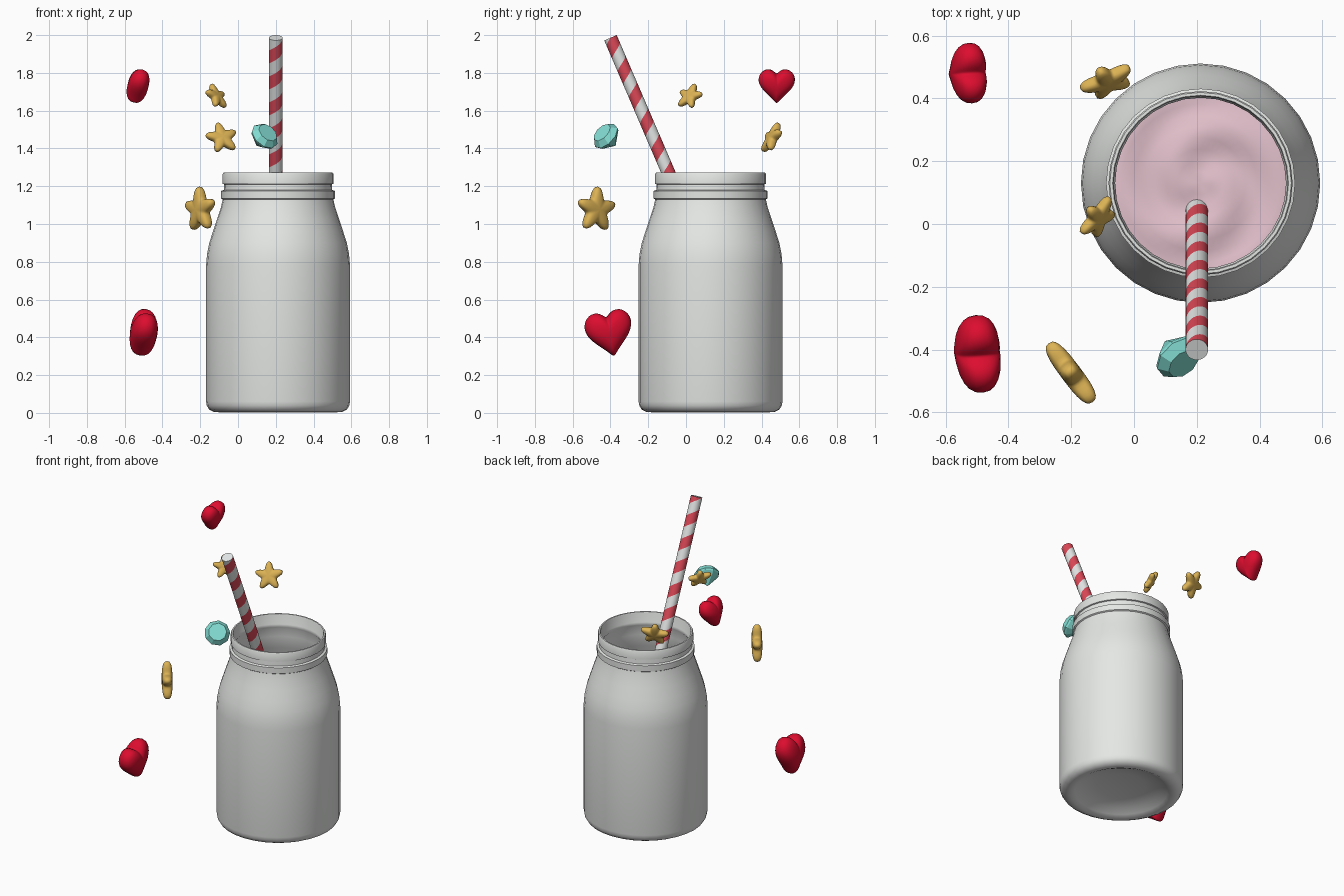
import bpy, bmesh, math
from math import sin, cos, pi, tau
from mathutils import Vector, Matrix

if "Cube" in bpy.data.objects:
    bpy.data.objects.remove(bpy.data.objects["Cube"])


def mat(name, r, g, b):
    m = bpy.data.materials.new(name)
    m.diffuse_color = (r, g, b, 1)
    m.use_nodes = True
    m.node_tree.nodes["Principled BSDF"].inputs["Base Color"].default_value = m.diffuse_color
    return m


GLASS = mat("glass_grey", 0.79, 0.81, 0.79)
PINK = mat("milk_pink", 0.78, 0.54, 0.61)
WHITE = mat("straw_white", 0.80, 0.82, 0.82)
STRIPE = mat("straw_red", 0.72, 0.065, 0.095)
GOLD = mat("star_gold", 0.72, 0.45, 0.09)
RED = mat("heart_red", 0.72, 0.004, 0.028)
TEAL = mat("gem_teal", 0.23, 0.73, 0.66)


def finish(name, bm, mats, smooth=40):
    bmesh.ops.remove_doubles(bm, verts=bm.verts, dist=1e-5)
    bmesh.ops.recalc_face_normals(bm, faces=bm.faces)
    me = bpy.data.meshes.new(name)
    bm.to_mesh(me)
    bm.free()
    for m in mats:
        me.materials.append(m)
    ob = bpy.data.objects.new(name, me)
    bpy.context.collection.objects.link(ob)
    if smooth:
        bpy.ops.object.select_all(action='DESELECT')
        ob.select_set(True)
        bpy.context.view_layer.objects.active = ob
        bpy.ops.object.shade_smooth_by_angle(angle=math.radians(smooth))
    return ob


def skin(bm, rings):
    """Join successive closed rings of points with quads (triangles at poles)."""
    for a, b in zip(rings, rings[1:]):
        n = len(a)
        for i in range(n):
            pts = []
            for p in (a[i], a[(i + 1) % n], b[(i + 1) % n], b[i]):
                if all((p - q).length > 1e-6 for q in pts):
                    pts.append(p)
            if len(pts) > 2:
                bm.faces.new([bm.verts.new(p) for p in pts])


def lathe(profile, n=32):
    bm = bmesh.new()
    skin(bm, [[Vector((r * cos(tau * i / n), r * sin(tau * i / n), z)) for i in range(n)]
              for r, z in profile])
    return bm


def frame(loc, normal, roll=0):
    """Matrix whose z is the normal and y is up, rolled about the normal."""
    z = Vector(normal).normalized()
    y = (Vector((0, 0, 1)) - z * z.z).normalized()
    x = y.cross(z)
    m = Matrix((x, y, z)).transposed().to_4x4()
    return Matrix.Translation(loc) @ m @ Matrix.Rotation(roll, 4, 'Z')


# Jar: one closed glass profile with recessed base, shoulder, ring and collar
JAR = (0.212, 0.13, 0)
outer = [(0, 0.06), (0.15, 0.055), (0.24, 0.038), (0.285, 0.015), (0.31, 0.003),
         (0.34, 0.005), (0.365, 0.018), (0.377, 0.038), (0.381, 0.06), (0.381, 0.78),
         (0.376, 0.84), (0.364, 0.90), (0.345, 0.96), (0.322, 1.03), (0.302, 1.09),
         (0.293, 1.13), (0.301, 1.135), (0.301, 1.175), (0.287, 1.18), (0.285, 1.21),
         (0.293, 1.213), (0.293, 1.265), (0.289, 1.272)]
inner = [(0.280, 1.272), (0.277, 1.265), (0.277, 1.215), (0.272, 1.205), (0.272, 1.185),
         (0.282, 1.17), (0.278, 1.12), (0.305, 1.03), (0.328, 0.96), (0.347, 0.90),
         (0.36, 0.82), (0.362, 0.75), (0.362, 0.10), (0.33, 0.08), (0, 0.085)]
jar = finish("glass_jar", lathe(outer + inner), [GLASS])
jar.location = JAR

# Milk filling the jar, with a gently swirled surface
milk = [(0, 0.09), (0.32, 0.09), (0.358, 0.11), (0.358, 0.75), (0.356, 0.82),
        (0.343, 0.90), (0.324, 0.965)]
milk += [(0.324 * (1 - k / 9), 0.97) for k in range(1, 10)]
bm = lathe(milk, 48)
for v in bm.verts:
    if v.co.z > 0.968:
        r, a = math.hypot(v.co.x, v.co.y), math.atan2(v.co.y, v.co.x)
        v.co.z += 0.012 * sin(r * 30 + 2 * a) * min(1, r * 8) * min(1, (0.324 - r) * 12)
surface = finish("milk", bm, [PINK], 60)
surface.location = JAR

# Straw: sheared tube whose face rows follow the stripe spiral
TOP = Vector((0.2, -0.40, 1.986))
D = Vector((0, -0.395, 0.919)).normalized()
U = Vector((1, 0, 0))
V = D.cross(U)
R, LENGTH, PITCH, N = 0.036, 1.8, 0.15, 24


def on_straw(i, s):
    a = tau * i / N
    return TOP + D * (s - LENGTH) + (U * cos(a) + V * sin(a)) * R


bm = bmesh.new()
half = PITCH / 2
for i in range(N):
    for j in range(-3, int(LENGTH / half) + 2):
        quad = []
        for di, dj in ((0, 0), (1, 0), (1, 1), (0, 1)):
            s = (j + dj) * half + PITCH * (i + di) / N
            p = on_straw(i + di, max(0, min(LENGTH, s)))
            if all((p - q).length > 1e-5 for q in quad):
                quad.append(p)
        if len(quad) > 2:
            f = bm.faces.new([bm.verts.new(p) for p in quad])
            f.material_index = j % 2
for s in (0, LENGTH):
    bm.faces.new([bm.verts.new(on_straw(i, s)) for i in range(N)])
finish("straw", bm, [WHITE, STRIPE])


# Puffy charms: an outline swelled into a pillow
def pillow(name, outline, half_thick, power, material, matrix):
    bm = bmesh.new()
    steps = 12
    rings = []
    for k in range(steps + 1):
        phi = -pi / 2 + pi * k / steps
        c = max(0, cos(phi)) ** power if 0 < k < steps else 0
        h = math.copysign(abs(sin(phi)) ** power, phi) * half_thick
        rings.append([Vector((x * c, y * c, h)) for x, y in outline])
    skin(bm, rings)
    ob = finish(name, bm, [material], 70)
    ob.matrix_world = matrix


def heart_outline(width, height, n=48):
    pts = []
    for i in range(n):
        t = tau * i / n
        x, y = 16 * sin(t) ** 3, 13 * cos(t) - 5 * cos(2 * t) - 2 * cos(3 * t) - cos(4 * t)
        pts.append((0.68 * x + 0.32 * 15 * sin(t), 0.72 * y + 0.28 * 15 * cos(t)))
    xs, ys = [p[0] for p in pts], [p[1] for p in pts]
    w, h, mid = max(xs) - min(xs), max(ys) - min(ys), (max(ys) + min(ys)) / 2
    return [(x * width / w, (y - mid) * height / h) for x, y in pts]


def star_outline(radius, n=60):
    pts = []
    for i in range(n):
        a = tau * i / n
        r = radius * (0.765 + 0.225 * cos(5 * a) + 0.02 * cos(10 * a))
        pts.append((-r * sin(a), r * cos(a)))
    return pts


hearts = [("upper_heart", (-0.53, 0.48, 1.73), (0.96, 0.05, -0.26), 0.0, 0.193, 0.18),
          ("lower_heart", (-0.50, -0.405, 0.42), (0.98, 0.1, -0.13), 0.2, 0.25, 0.24)]
for name, loc, nrm, roll, w, h in hearts:
    pillow(name, heart_outline(w, h), w * 0.285, 0.85, RED, frame(loc, nrm, roll))

stars = [("top_star", (-0.115, 0.02, 1.675), (0.68, -0.48, 0.5), -0.1, 0.076),
         ("back_star", (-0.085, 0.455, 1.455), (0.3, -0.82, 0.45), 0.12, 0.09),
         ("front_star", (-0.2, -0.475, 1.075), (0.8, 0.6, 0.0), -0.06, 0.122)]
for name, loc, nrm, roll, r in stars:
    pillow(name, star_outline(r), r * 0.27, 0.7, GOLD, frame(loc, nrm, roll))

# Gem: flat faceted table, crown and pointed back
gem = finish("gem", lathe([(0, 0.032), (0.056, 0.032), (0.08, 0.0), (0.076, -0.012),
                           (0, -0.085)], 9), [TEAL], None)
gem.matrix_world = frame((0.142, -0.425, 1.465), (0.5, -0.6, 0.58))
